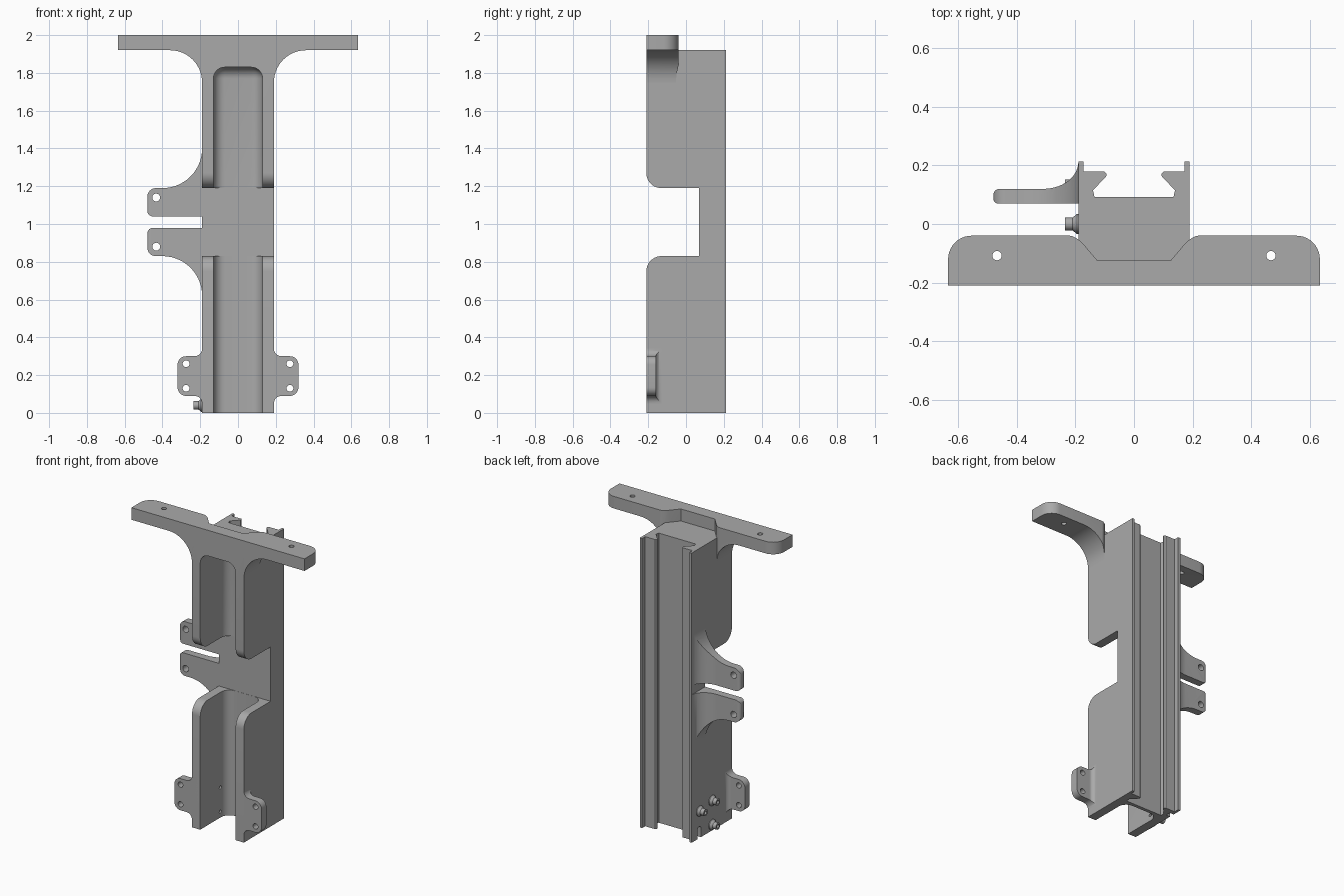
import bpy, bmesh
from math import cos, sin, pi, radians

cube = bpy.data.objects.get("Cube")
if cube:
    bpy.data.objects.remove(cube, do_unlink=True)

grey = bpy.data.materials.new("plain grey")
grey.use_nodes = True
grey.diffuse_color = (0.4, 0.4, 0.4, 1)
grey.node_tree.nodes["Principled BSDF"].inputs["Base Color"].default_value = (0.4, 0.4, 0.4, 1)


def arc(cx, cy, rx, ry, start, end, n=10):
    """Points on an elliptical arc, angles in degrees."""
    angles = [radians(start + (end - start) * i / n) for i in range(n + 1)]
    return [(cx + rx * cos(a), cy + ry * sin(a)) for a in angles]


def make(name, bm):
    bmesh.ops.recalc_face_normals(bm, faces=bm.faces)
    mesh = bpy.data.meshes.new(name)
    bm.to_mesh(mesh)
    bm.free()
    mesh.materials.append(grey)
    obj = bpy.data.objects.new(name, mesh)
    bpy.context.collection.objects.link(obj)
    return obj


def prism(name, points, axis, low, high):
    """Extrude a flat outline along x, y or z."""
    place = {"x": lambda p, h: (h, p[0], p[1]),
             "y": lambda p, h: (p[0], h, p[1]),
             "z": lambda p, h: (p[0], p[1], h)}[axis]
    bm = bmesh.new()
    a = [bm.verts.new(place(p, low)) for p in points]
    b = [bm.verts.new(place(p, high)) for p in points]
    bm.faces.new(a)
    bm.faces.new(b[::-1])
    for i in range(len(a)):
        j = (i + 1) % len(a)
        bm.faces.new((a[i], a[j], b[j], b[i]))
    return make(name, bm)


def activate(obj):
    bpy.ops.object.select_all(action="DESELECT")
    obj.select_set(True)
    bpy.context.view_layer.objects.active = obj


def combine(obj, other, operation):
    """Apply a boolean and discard the helper."""
    mod = obj.modifiers.new("cut", "BOOLEAN")
    mod.operation, mod.object, mod.solver = operation, other, "EXACT"
    activate(obj)
    bpy.ops.object.modifier_apply(modifier=mod.name)
    bpy.data.objects.remove(other, do_unlink=True)


def drill(obj, u, v, radius, axis, low, high):
    circle = arc(u, v, radius, radius, 0, 360, 20)[:-1]
    combine(obj, prism("drill", circle, axis, low, high), "DIFFERENCE")


def smooth(obj):
    activate(obj)
    bpy.ops.object.shade_smooth_by_angle(angle=radians(30))


def mirrored(half):
    """Close a right-hand half outline with its left-hand reflection."""
    return half + [(-x, y) for x, y in reversed(half)]


# Column: dovetail rail plan crossed with the notched side outline
rail = [(0.135, 0.092), (0.14, 0.115), (0.095, 0.163), (0.094, 0.172), (0.102, 0.18),
        (0.173, 0.18), (0.173, 0.213), (0.19, 0.213), (0.19, -0.21)]
column = prism("column", mirrored(rail), "z", 0, 1.92)
side = ([(-0.3, -0.1), (0.3, -0.1), (0.3, 2.1), (-0.3, 2.1), (-0.3, 1.27)]
        + arc(-0.13, 1.27, 0.08, 0.08, 180, 270) + [(0.07, 1.19), (0.07, 0.83)]
        + arc(-0.13, 0.75, 0.08, 0.08, 90, 180) + [(-0.3, 0.75)])
combine(column, prism("side_outline", side, "x", -0.4, 0.4), "INTERSECT")

# Front channel with rounded inner corners
channel = prism("channel", [(-0.13, -0.5), (0.13, -0.5), (0.13, 1.83), (-0.13, 1.83)],
                "y", -0.5, 0.069)
bm = bmesh.new()
bm.from_mesh(channel.data)
bmesh.ops.bevel(bm, geom=bm.edges[:], offset=0.06, segments=8, profile=0.5, affect="EDGES")
bm.to_mesh(channel.data)
bm.free()
combine(column, channel, "DIFFERENCE")

# Small arched slot at the foot of the rail
slot = [(0.115, -0.05), (0.15, -0.05)] + arc(0.1325, 0.06, 0.0175, 0.0175, 0, 180)
combine(column, prism("slot", slot, "x", -0.25, -0.16), "DIFFERENCE")

# Hollow pegs on the side, with bores through the wall
for i, (y, z) in enumerate([(0, 0.04), (0, 0.2), (0.13, 0.18)]):
    bm = bmesh.new()
    rings = []
    for x, r in [(-0.18, 0.034), (-0.195, 0.034), (-0.21, 0.022), (-0.235, 0.022),
                 (-0.235, 0.011), (-0.18, 0.011)]:
        rings.append([bm.verts.new((x, *p)) for p in arc(y, z, r, r, 0, 360, 20)[:-1]])
    for a, b in zip(rings, rings[1:] + rings[:1]):
        for k in range(20):
            n = (k + 1) % 20
            bm.faces.new((a[k], a[n], b[n], b[k]))
    smooth(make(f"peg_{i + 1}", bm))
    drill(column, y, z, 0.011, "x", -0.3, -0.1)
smooth(column)

# Top crossbar with curved brackets, trimmed to its plan
bar_front = ([(0.16, 1.9), (0.16, 1.75)] + arc(0.36, 1.75, 0.17, 0.17, 180, 90, 14)
             + [(0.635, 1.92), (0.635, 2)])
crossbar = prism("crossbar", mirrored(bar_front), "y", -0.21, 0.1)
bar_plan = ([(0.125, -0.125), (0.175, -0.066), (0.19, -0.053)]
            + arc(0.22, -0.07, 0.03, 0.03, 120, 90, 3)
            + arc(0.555, -0.12, 0.08, 0.08, 90, 0) + [(0.635, -0.3)])
combine(crossbar, prism("bar_plan", mirrored(bar_plan), "z", 1.5, 2.2), "INTERSECT")
for x in (-0.468, 0.468):
    drill(crossbar, x, -0.108, 0.016, "z", 1.8, 2.2)
smooth(crossbar)

# Mounting ears near the foot
ear_front = ([(0.15, 0.05)] + arc(0.23, 0.05, 0.04, 0.04, 180, 90, 8)
             + arc(0.275, 0.135, 0.045, 0.045, -90, 0, 8)
             + arc(0.275, 0.255, 0.045, 0.045, 0, 90, 8)
             + arc(0.23, 0.34, 0.04, 0.04, 270, 180, 8) + [(0.15, 0.34)])
ear_plan = ([(0.14, -0.3), (0.4, -0.3), (0.4, -0.16)]
            + arc(0.22, -0.13, 0.03, 0.03, 270, 180, 8) + [(0.14, -0.13)])
for name, s in (("left_ear", 1), ("right_ear", -1)):
    ear = prism(name, [(s * x, z) for x, z in ear_front], "y", -0.21, -0.1)
    combine(ear, prism("ear_plan", [(s * x, y) for x, y in ear_plan], "z", -0.1, 0.6), "INTERSECT")
    for z in (0.13, 0.26):
        drill(ear, s * 0.275, z, 0.018, "y", -0.3, 0)
    smooth(ear)

# Pair of clamp arms, mirrored about the gap between them
arm_front = ([(-0.18, 1.04)] + arc(-0.45, 1.07, 0.03, 0.03, 270, 180, 6)
             + arc(-0.435, 1.145, 0.045, 0.045, 180, 90, 8)
             + arc(-0.4, 1.4, 0.21, 0.21, 270, 360, 14) + [(-0.18, 1.4)])
arm_plan = ([(-0.175, 0.07)] + arc(-0.465, 0.085, 0.015, 0.015, 270, 180, 5)
            + arc(-0.46, 0.1, 0.02, 0.02, 180, 90, 5)
            + arc(-0.31, 0.213, 0.12, 0.093, 270, 360, 14) + [(-0.175, 0.213)])
for name, flip in (("upper_arm", False), ("lower_arm", True)):
    level = lambda z: 2.02 - z if flip else z
    arm = prism(name, [(x, level(z)) for x, z in arm_front], "y", 0, 0.3)
    combine(arm, prism("arm_plan", arm_plan, "z", 0.4, 1.6), "INTERSECT")
    drill(arm, -0.433, level(1.14), 0.021, "y", -0.1, 0.4)
    smooth(arm)
